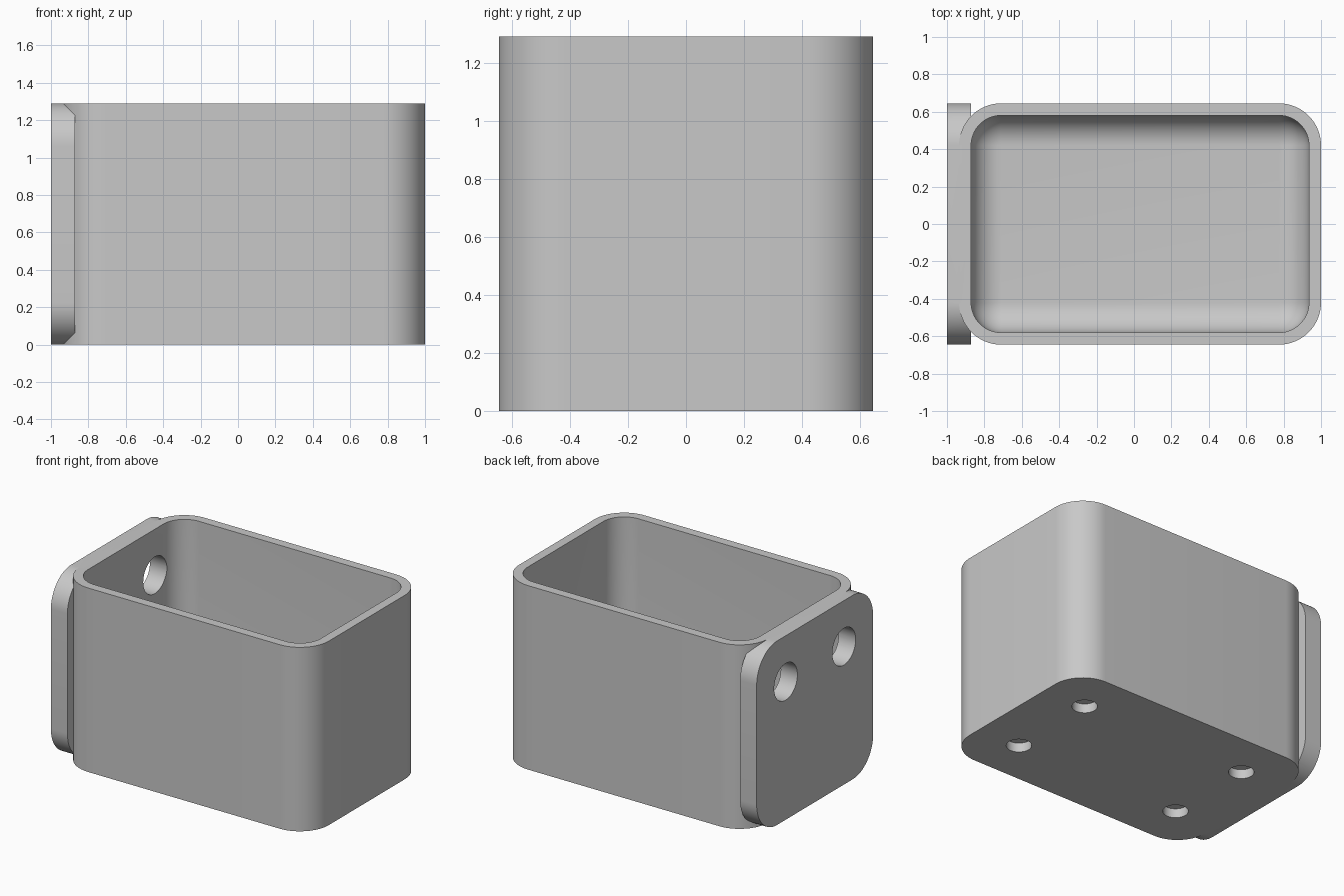
import bpy, bmesh, math
from mathutils import Matrix

old = bpy.data.objects.get("Cube")
if old:
    bpy.data.objects.remove(old, do_unlink=True)

U = 2 / 62                       # design unit: the whole part is 62 units long
HEIGHT, HALF_W = 40 * U, 20 * U
LEFT, RIGHT = -29 * U, 1.0       # ends of the box itself
WALL, FLOOR = 2 * U, 3 * U
OUTER_R, INNER_R = 7 * U, 5 * U

grey = bpy.data.materials.new("light_grey")
grey.use_nodes = True
colour = (0.58, 0.58, 0.58, 1)
grey.diffuse_color = colour
grey.node_tree.nodes["Principled BSDF"].inputs["Base Color"].default_value = colour


def rounded_rect(x0, x1, y0, y1, r, centre_r, steps=16):
    """Outline with corner centres inset by centre_r and corner radius r."""
    pts = []
    corners = [(x1 - centre_r, y1 - centre_r), (x0 + centre_r, y1 - centre_r),
               (x0 + centre_r, y0 + centre_r), (x1 - centre_r, y0 + centre_r)]
    for k, (cx, cy) in enumerate(corners):
        for i in range(steps + 1):
            a = math.pi / 2 * (k + i / steps)
            pts.append((cx + r * math.cos(a), cy + r * math.sin(a)))
    return pts


def loft(name, rings, matrix=None):
    """Solid from stacked (outline, height) rings, capped at both ends."""
    bm = bmesh.new()
    loops = [[bm.verts.new((x, y, z)) for x, y in pts] for pts, z in rings]
    n = len(loops[0])
    for a, b in zip(loops, loops[1:]):
        for i in range(n):
            j = (i + 1) % n
            bm.faces.new((a[i], a[j], b[j], b[i]))
    bm.faces.new(loops[0][::-1])
    bm.faces.new(loops[-1])
    bmesh.ops.remove_doubles(bm, verts=bm.verts, dist=1e-5)
    bmesh.ops.recalc_face_normals(bm, faces=bm.faces)
    if matrix:
        bm.transform(matrix)
    mesh = bpy.data.meshes.new(name)
    bm.to_mesh(mesh)
    bm.free()
    mesh.materials.append(grey)
    obj = bpy.data.objects.new(name, mesh)
    bpy.context.collection.objects.link(obj)
    return obj


def cylinder(name, r, z0, z1, matrix):
    pts = [(r * math.cos(math.tau * i / 48), r * math.sin(math.tau * i / 48)) for i in range(48)]
    return loft(name, [(pts, z0), (pts, z1)], matrix)


def combine(target, tool, operation):
    mod = target.modifiers.new(operation.lower(), "BOOLEAN")
    mod.operation, mod.solver, mod.object = operation, "EXACT", tool
    bpy.context.view_layer.objects.active = target
    bpy.ops.object.modifier_apply(modifier=mod.name)
    bpy.data.objects.remove(tool, do_unlink=True)


# Box body
outline = rounded_rect(LEFT, RIGHT, -HALF_W, HALF_W, OUTER_R, OUTER_R)
body = loft("box_body", [(outline, 0), (outline, HEIGHT)])

# Mounting plate: rounded in the y-z plane, extruded along x
side = Matrix(((0, 0, 1, 0), (1, 0, 0, 0), (0, 1, 0, 0), (0, 0, 0, 1)))
outline = rounded_rect(-HALF_W, HALF_W, 0, HEIGHT, OUTER_R, OUTER_R)
plate = loft("mounting_plate", [(outline, -1), (outline, LEFT + WALL - 0.001)], side)
combine(body, plate, "UNION")

# Cavity with a rounded lower edge
rings = []
for i in range(13):
    a = math.pi / 2 * i / 12
    r = max(INNER_R * math.sin(a), 1e-7)
    rings.append((r, FLOOR + INNER_R * (1 - math.cos(a))))
rings.append((INNER_R, HEIGHT + 0.1))
inside = (LEFT + WALL, RIGHT - WALL, -HALF_W + WALL, HALF_W - WALL)
cavity = loft("cavity", [(rounded_rect(*inside, r, INNER_R), z) for r, z in rings])
combine(body, cavity, "DIFFERENCE")

# Two mounting holes through the plate, four blind holes under the floor
inset = 10 * U
for y in (-inset, inset):
    hole = cylinder("plate_hole", 4 * U, -1.1, LEFT + 0.2,
                    Matrix.Translation((0, y, HEIGHT - inset)) @ side)
    combine(body, hole, "DIFFERENCE")
    for x in (LEFT + inset, RIGHT - inset):
        hole = cylinder("base_hole", 2.5 * U, -0.1, 2 * U, Matrix.Translation((x, y, 0)))
        combine(body, hole, "DIFFERENCE")

bpy.ops.object.select_all(action="DESELECT")
body.select_set(True)
bpy.context.view_layer.objects.active = body
bpy.ops.object.shade_smooth_by_angle(angle=math.radians(30))
